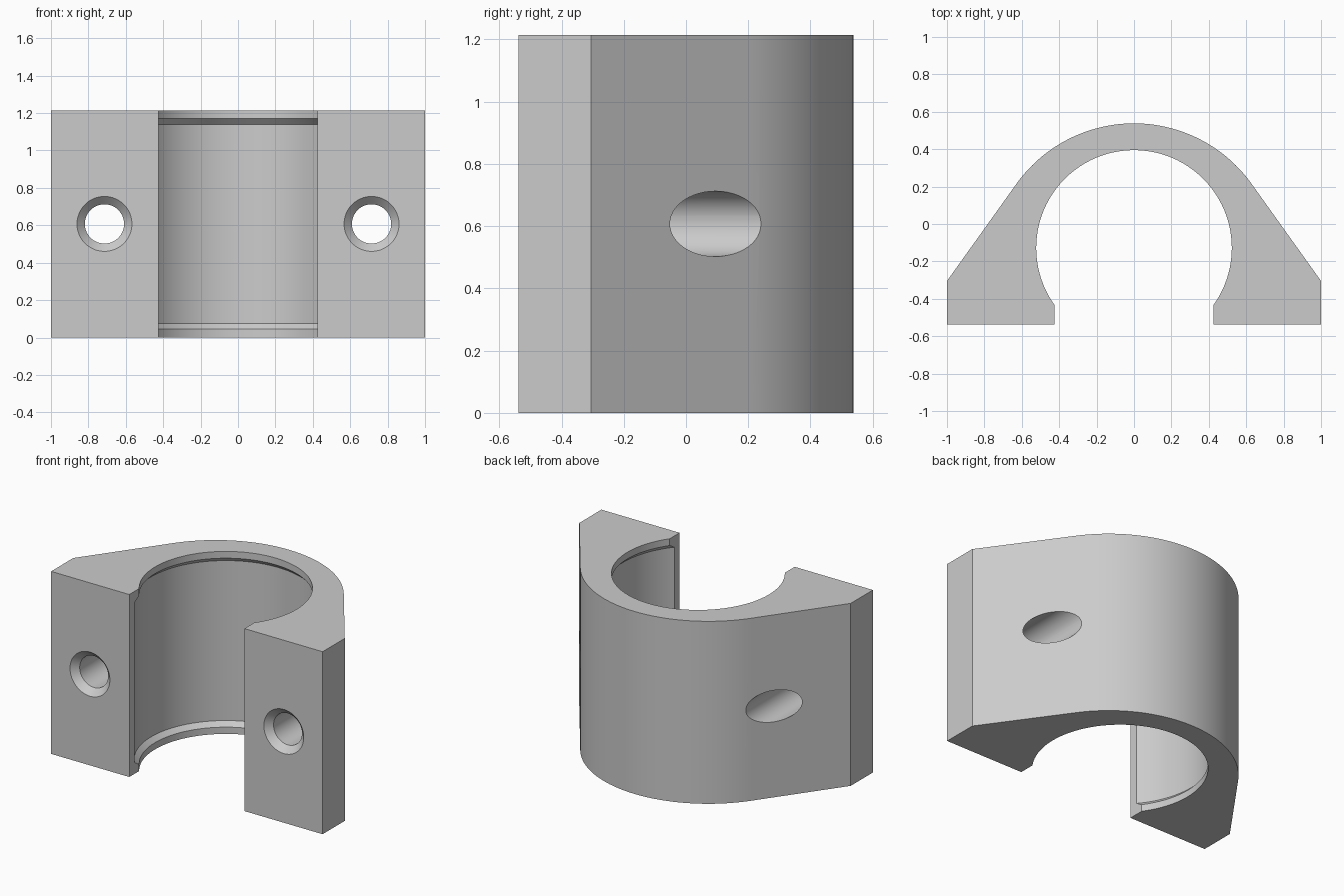
import bpy, bmesh
from math import sin, cos, atan2, pi
from mathutils import Matrix

HEIGHT = 1.215
BACK, FRONT = 0.538, -0.538
BORE_Y = -0.128

if "Cube" in bpy.data.objects:
    bpy.data.objects.remove(bpy.data.objects["Cube"])

grey = bpy.data.materials.new("plain grey")
grey.use_nodes = True
colour = (0.6, 0.6, 0.6, 1)
grey.diffuse_color = colour
grey.node_tree.nodes["Principled BSDF"].inputs["Base Color"].default_value = colour


def add_object(name, bm):
    bmesh.ops.recalc_face_normals(bm, faces=bm.faces)
    mesh = bpy.data.meshes.new(name)
    bm.to_mesh(mesh)
    bm.free()
    mesh.materials.append(grey)
    obj = bpy.data.objects.new(name, mesh)
    bpy.context.collection.objects.link(obj)
    return obj


def prism(name, outline, bottom, top):
    """Extrude a flat outline upwards."""
    bm = bmesh.new()
    face = bm.faces.new([bm.verts.new((x, y, bottom)) for x, y in outline])
    up = bmesh.ops.extrude_face_region(bm, geom=[face])["geom"]
    verts = [v for v in up if isinstance(v, bmesh.types.BMVert)]
    bmesh.ops.translate(bm, verts=verts, vec=(0, 0, top - bottom))
    return add_object(name, bm)


def turned(name, profile, sides, matrix):
    """Closed solid turned around z from (radius, height) pairs."""
    bm = bmesh.new()
    rings = [[bm.verts.new((r * cos(2 * pi * i / sides), r * sin(2 * pi * i / sides), h))
              for i in range(sides)] for r, h in profile]
    for low, high in zip(rings, rings[1:]):
        for i in range(sides):
            j = (i + 1) % sides
            bm.faces.new((low[i], low[j], high[j], high[i]))
    bm.faces.new(rings[0])
    bm.faces.new(rings[-1])
    bm.transform(matrix)
    return add_object(name, bm)


# Clamp body: flat front, short sides, sloping flanks tangent to a rounded back
centre_y, radius = -0.235, BACK + 0.235
side_y = -0.305
start = atan2(0.583, 0.813)
steps = 56
arc = []
for i in range(steps + 1):
    a = start + (pi - 2 * start) * i / steps
    arc.append((radius * cos(a), centre_y + radius * sin(a)))
outline = [(-1, FRONT), (1, FRONT), (1, side_y)] + arc + [(-1, side_y)]
body = prism("clamp_body", outline, 0, HEIGHT)

# Bore with a chamfered retaining lip at each end
lip, wide = 0.523, 0.553
low, high = 0.045, 0.075
bore_profile = [(lip, -0.1), (lip, low), (wide, high),
                (wide, HEIGHT - high), (lip, HEIGHT - low), (lip, HEIGHT + 0.1)]
cutters = [turned("bore_cutter", bore_profile, 96, Matrix.Translation((0, BORE_Y, 0)))]

# Open mouth at the front
mouth = 0.424
cutters.append(prism("mouth_cutter", [(-mouth, -1), (mouth, -1), (mouth, -0.3), (-mouth, -0.3)],
                     -0.1, HEIGHT + 0.1))

# Countersunk screw holes running front to back
screw, sink = 0.105, 0.147
depth = sink - screw
hole_profile = [(sink + 0.05, -0.05), (screw, depth), (screw, 1.2)]
for side, x in (("left", 0.714), ("right", -0.714)):
    place = Matrix.Translation((x, FRONT, HEIGHT / 2)) @ Matrix.Rotation(-pi / 2, 4, "X")
    cutters.append(turned(side + "_screw_hole_cutter", hole_profile, 48, place))

# Cut everything out, then drop the cutters
bpy.ops.object.select_all(action="DESELECT")
bpy.context.view_layer.objects.active = body
body.select_set(True)
for cutter in cutters:
    cutter.hide_render = True
    cut = body.modifiers.new(cutter.name, "BOOLEAN")
    cut.operation, cut.solver, cut.object = "DIFFERENCE", "EXACT", cutter
    bpy.ops.object.modifier_apply(modifier=cut.name)
    bpy.data.objects.remove(cutter)

bpy.ops.object.shade_smooth_by_angle(angle=0.44)
